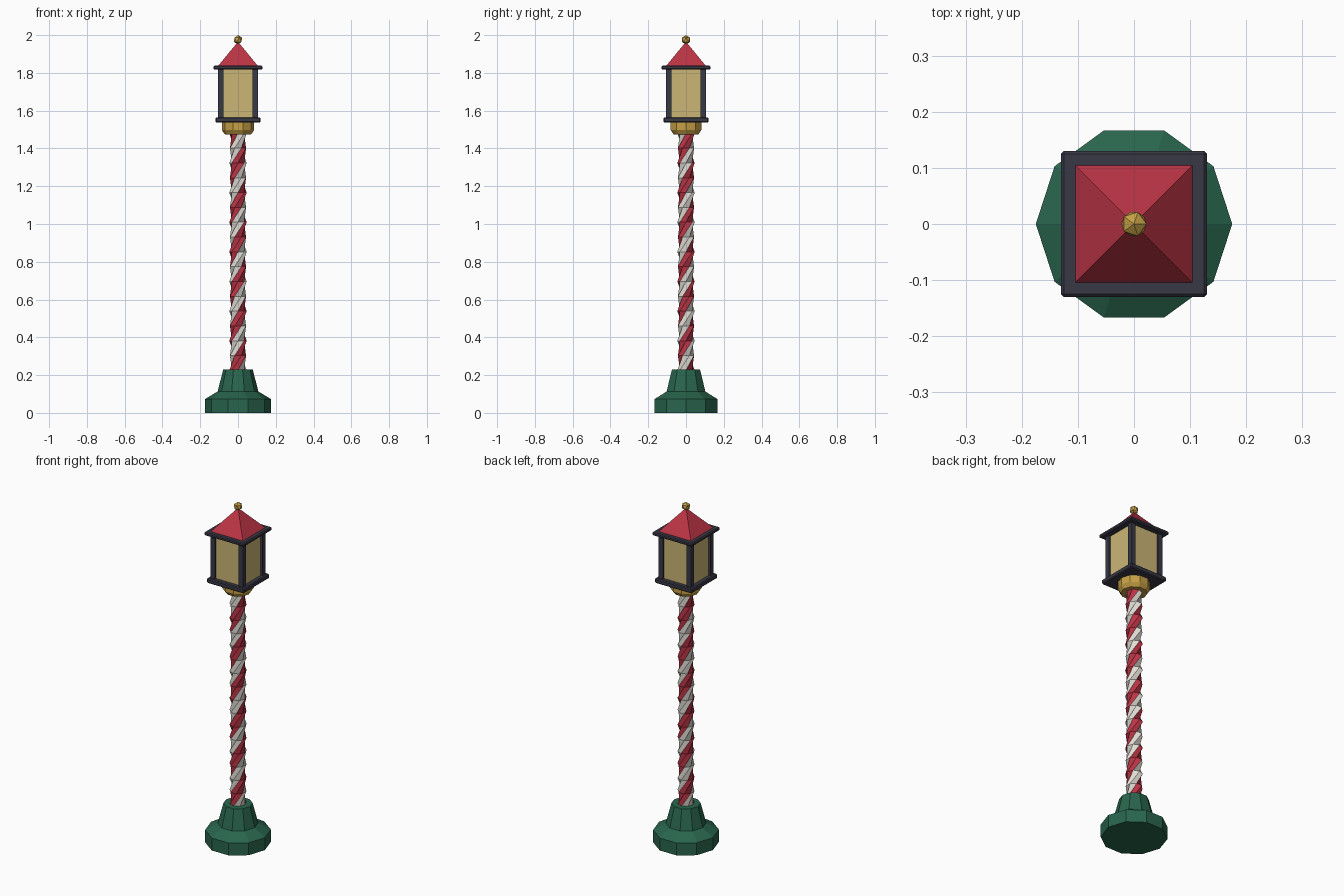
import bpy, bmesh, math
from mathutils import Matrix

cube = bpy.data.objects.get("Cube")
if cube:
    bpy.data.objects.remove(cube, do_unlink=True)


def material(name, rgb):
    m = bpy.data.materials.new(name)
    m.use_nodes = True
    m.diffuse_color = (*rgb, 1)
    m.node_tree.nodes["Principled BSDF"].inputs["Base Color"].default_value = (*rgb, 1)
    return m


GREEN = material("dark green", (0.022, 0.13, 0.075))
RED = material("red", (0.5, 0.035, 0.06))
WHITE = material("warm white", (0.75, 0.72, 0.66))
GOLD = material("gold", (0.56, 0.35, 0.06))
IRON = material("dark iron", (0.04, 0.04, 0.06))
GLASS = material("pale yellow glass", (0.6, 0.47, 0.18))


def finish(name, bm, *mats):
    bmesh.ops.recalc_face_normals(bm, faces=bm.faces)
    mesh = bpy.data.meshes.new(name)
    bm.to_mesh(mesh)
    bm.free()
    for m in mats:
        mesh.materials.append(m)
    obj = bpy.data.objects.new(name, mesh)
    bpy.context.collection.objects.link(obj)
    return obj


def lathe(name, profile, sides, mats, turn=0, paint=None):
    """Stack of polygon rings (radius, z), each turned by a fixed angle."""
    bm = bmesh.new()
    rings = [[bm.verts.new((r * math.cos(i * math.tau / sides + k * turn),
                            r * math.sin(i * math.tau / sides + k * turn), z))
              for i in range(sides)] for k, (r, z) in enumerate(profile)]
    for low, high in zip(rings, rings[1:]):
        for i in range(sides):
            j = (i + 1) % sides
            face = bm.faces.new((low[i], low[j], high[j], high[i]))
            face.material_index = paint(i) if paint else 0
    bm.faces.new(rings[0])
    bm.faces.new(rings[-1])
    return finish(name, bm, *mats)


def box(name, half, z0, z1, mat, x=0, y=0, bevel=0):
    bm = bmesh.new()
    bmesh.ops.create_cube(bm, size=1, matrix=Matrix.Translation((x, y, (z0 + z1) / 2))
                          @ Matrix.Diagonal((2 * half, 2 * half, z1 - z0, 1)))
    if bevel:
        bmesh.ops.bevel(bm, geom=bm.edges[:], offset=bevel, segments=1, affect='EDGES')
    return finish(name, bm, mat)


# Stepped foot
lathe("base", [(0.175, 0), (0.175, 0.073), (0.108, 0.113), (0.078, 0.23)], 10, [GREEN])

# Twisted striped pole
STEPS = 16
lathe("striped_pole", [(0.046, 0.225 + 1.255 * k / STEPS) for k in range(STEPS + 1)], 8,
      [RED, WHITE], turn=3 * math.tau / STEPS, paint=lambda i: i // 2 % 2)

# Collar below the lantern
lathe("collar", [(0.07, 1.475), (0.085, 1.497), (0.085, 1.545)], 10, [GOLD])

# Lantern housing
box("lantern_floor", 0.12, 1.537, 1.565, IRON, bevel=0.005)
box("glass", 0.094, 1.56, 1.825, GLASS)
for sx, side in ((-1, "right"), (1, "left")):
    for sy, end in ((-1, "front"), (1, "back")):
        box(f"post_{end}_{side}", 0.014, 1.56, 1.825, IRON, sx * 0.091, sy * 0.091)
box("eave", 0.13, 1.818, 1.838, IRON, bevel=0.005)

# Pyramid roof and finial
bm = bmesh.new()
bmesh.ops.create_cone(bm, cap_ends=True, segments=4, radius1=0.107 * math.sqrt(2), radius2=0, depth=0.13,
                      matrix=Matrix.Translation((0, 0, 1.9)) @ Matrix.Rotation(math.pi / 4, 4, 'Z'))
finish("roof", bm, RED)
bm = bmesh.new()
bmesh.ops.create_icosphere(bm, subdivisions=1, radius=0.025, matrix=Matrix.Translation((0, 0, 1.975)))
finish("finial", bm, GOLD)
